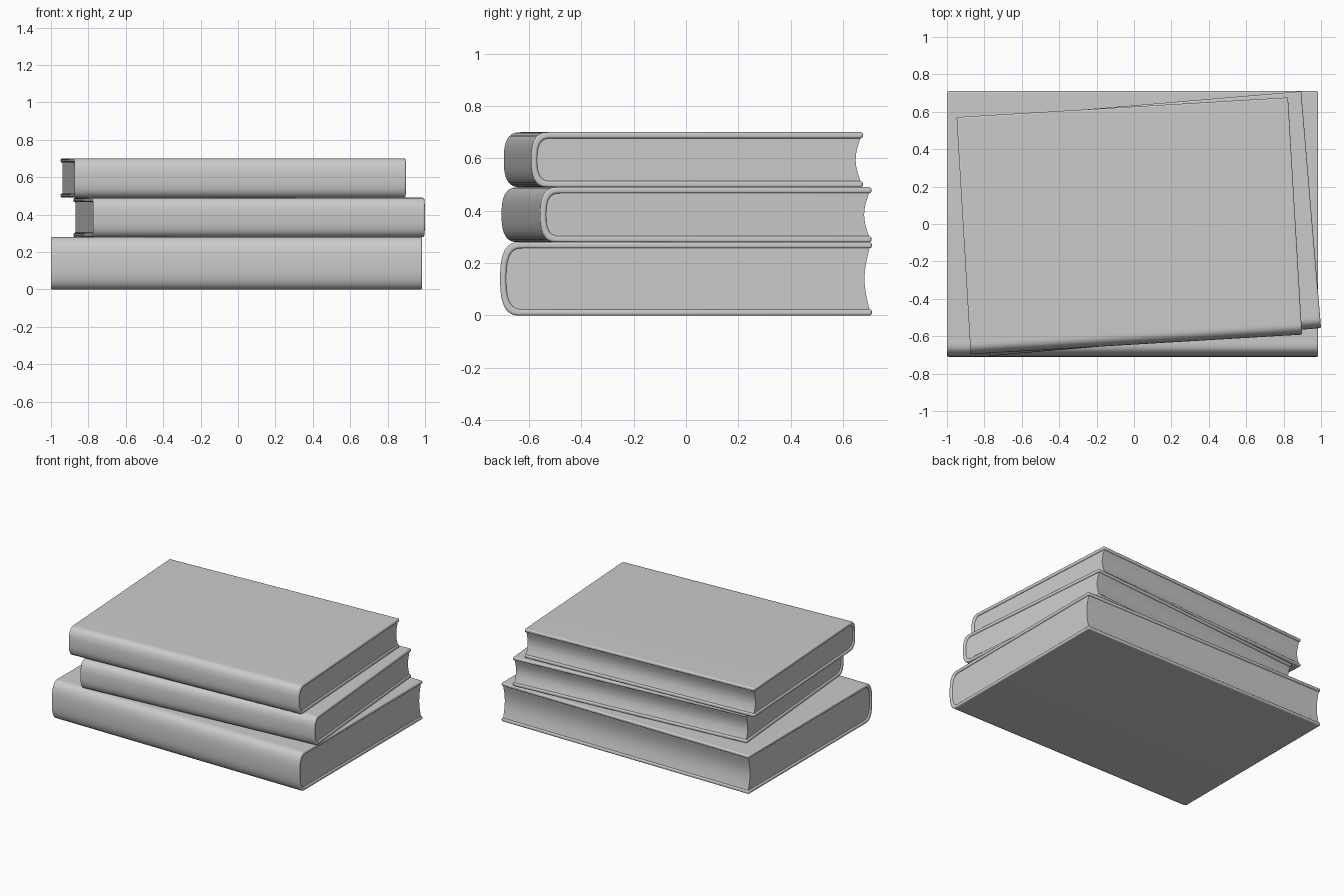
import bpy, bmesh, math

if "Cube" in bpy.data.objects:
    bpy.data.objects.remove(bpy.data.objects["Cube"])


def u_path(depth, height, spine, inset, front):
    """Side outline (y, z): bottom board edge, round the spine, to top board edge."""
    half = height / 2 - inset
    bulge = spine - inset * 0.5
    y0 = -depth / 2 + inset + bulge
    pts = [(front, height / 2 - half)]
    n, power = 24, 2 / 2.7
    for i in range(n + 1):
        t = math.pi * i / n
        c, s = math.cos(t), max(math.sin(t), 0.0)
        z = -math.copysign(abs(c) ** power, c) if abs(c) > 1e-6 else 0
        pts.append((y0 - bulge * s ** power, height / 2 + half * z))
    pts.append((front, height / 2 + half))
    return pts


def finish(name, bm, loc, angle, bevel):
    bmesh.ops.recalc_face_normals(bm, faces=bm.faces)
    mesh = bpy.data.meshes.new(name)
    bm.to_mesh(mesh)
    bm.free()
    ob = bpy.data.objects.new(name, mesh)
    bpy.context.collection.objects.link(ob)
    ob.location = loc
    ob.rotation_euler.z = math.radians(angle)
    if bevel:
        mod = ob.modifiers.new("soft_edges", 'BEVEL')
        mod.width = bevel
        mod.segments = 3
        mod.limit_method = 'ANGLE'
        mod.angle_limit = math.radians(50)
    bpy.ops.object.select_all(action='DESELECT')
    bpy.context.view_layer.objects.active = ob
    ob.select_set(True)
    bpy.ops.object.shade_smooth_by_angle(angle=math.radians(40))


def book(label, length, depth, height, spine, loc, angle):
    board = 0.023
    front = depth / 2

    # cover: a U-shaped strip with thickness, wrapped around the spine
    bm = bmesh.new()
    outer = u_path(depth, height, spine, 0, front)
    inner = u_path(depth, height, spine, board, front)
    grid = [[bm.verts.new((x, y, z)) for y, z in path]
            for x in (-length / 2, length / 2) for path in (outer, inner)]
    lo, li, ro, ri = grid
    for a, b in ((lo, ro), (ro, ri), (ri, li), (li, lo)):
        for i in range(len(a) - 1):
            bm.faces.new((a[i], a[i + 1], b[i + 1], b[i]))
    for i in (0, -1):
        bm.faces.new((lo[i], li[i], ri[i], ro[i]))
    finish(label + "_cover", bm, loc, angle, 0.008)

    # pages: a block filling the cover, with a hollow front edge
    bm = bmesh.new()
    inset = board - 0.003
    path = u_path(depth, height, spine, inset, front - 0.008)
    z0, z1 = inset, height - inset
    n = 10
    for i in range(1, n):
        u = i / n
        path.append((front - 0.008 - 0.02 * math.sin(math.pi * u), z1 + (z0 - z1) * u))
    half = length / 2 - 0.009
    ends = [[bm.verts.new((x, y, z)) for y, z in path] for x in (-half, half)]
    for end in ends:
        bm.faces.new(end)
    for i in range(len(path)):
        j = (i + 1) % len(path)
        bm.faces.new((ends[0][i], ends[0][j], ends[1][j], ends[1][i]))
    finish(label + "_pages", bm, loc, angle, 0)


book("bottom_book", 1.985, 1.42, 0.28, 0.075, (-0.0075, 0, 0), 0)
book("middle_book", 1.78, 1.27, 0.21, 0.065, (0.06, 0.002, 0.28), 4.8)
book("top_book", 1.775, 1.27, 0.21, 0.065, (-0.025, -0.01, 0.49), 3.4)
